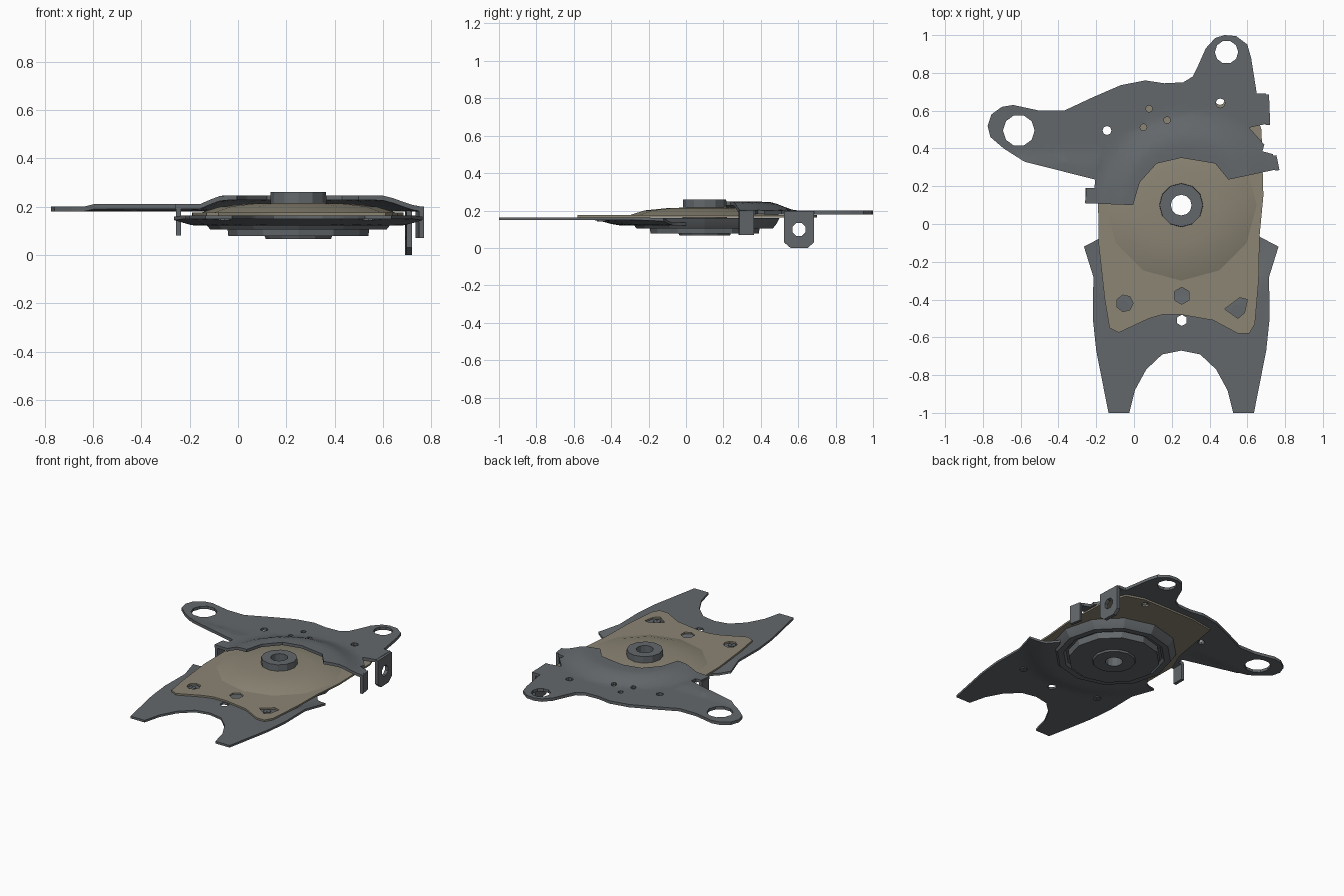
import bpy, bmesh, math
from mathutils import Matrix

if "Cube" in bpy.data.objects:
    bpy.data.objects.remove(bpy.data.objects["Cube"])

CX, CY = 0.25, 0.10   # hub axis


def material(name, rgb):
    m = bpy.data.materials.new(name)
    m.diffuse_color = (*rgb, 1)
    m.use_nodes = True
    m.node_tree.nodes["Principled BSDF"].inputs["Base Color"].default_value = m.diffuse_color
    return m


GREY = material("dark grey steel", (0.125, 0.137, 0.147))
TAN = material("tan plate", (0.26, 0.235, 0.175))


def finish(bm, name, mat, angle=30):
    bmesh.ops.recalc_face_normals(bm, faces=bm.faces)
    me = bpy.data.meshes.new(name)
    bm.to_mesh(me)
    bm.free()
    me.materials.append(mat)
    me.shade_smooth()
    me.set_sharp_from_angle(angle=math.radians(angle))
    ob = bpy.data.objects.new(name, me)
    bpy.context.collection.objects.link(ob)
    return ob


def ring(x, y, r, n, turn=0.0):
    return [(x + r * math.cos(turn + math.tau * i / n),
             y + r * math.sin(turn + math.tau * i / n)) for i in range(n)]


def plate(name, outline, holes, top, thick, mat, height=None, step=0.04):
    """Sheet cut from an outline with holes, optionally pressed by height(x, y)."""
    bm = bmesh.new()
    for loop in [outline] + holes:
        vs = [bm.verts.new((x, y, 0)) for x, y in loop]
        for a, b in zip(vs, vs[1:] + vs[:1]):
            bm.edges.new((a, b))
    bmesh.ops.triangle_fill(bm, use_beauty=True, edges=bm.edges[:])
    if height:
        for axis in ((1, 0, 0), (0, 1, 0)):
            for i in range(-26, 27):
                co = tuple(a * (i * step + 0.003) for a in axis)
                bmesh.ops.bisect_plane(bm, geom=bm.verts[:] + bm.edges[:] + bm.faces[:],
                                       plane_co=co, plane_no=axis, dist=1e-5)
    for v in bm.verts:
        v.co.z = top + (height(v.co.x, v.co.y) if height else 0)
    ext = bmesh.ops.extrude_face_region(bm, geom=bm.faces[:], use_keep_orig=True)
    for g in ext["geom"]:
        if isinstance(g, bmesh.types.BMVert):
            g.co.z -= thick
    return finish(bm, name, mat)


def lathe(name, profile, n, mat, x=CX, y=CY, angle=30):
    """Closed (radius, z) profile turned about a vertical axis."""
    bm = bmesh.new()
    loops = [[bm.verts.new((px, py, z)) for px, py in ring(x, y, r, n)] for r, z in profile]
    for a, b in zip(loops, loops[1:] + loops[:1]):
        for i in range(n):
            j = (i + 1) % n
            bm.faces.new((a[i], a[j], b[j], b[i]))
    return finish(bm, name, mat, angle)


def smooth(t):
    t = max(0.0, min(1.0, t))
    return t * t * (3 - 2 * t)


def radius(x, y):
    return math.hypot(x - CX, y - CY)


# forked lower plate, mirrored about the hub axis
half = [(0.0, -0.67), (0.10, -0.69), (0.185, -0.77), (0.245, -0.88), (0.275, -1.0),
        (0.385, -1.0), (0.45, -0.67), (0.468, -0.5), (0.465, -0.28), (0.515, -0.12),
        (0.42, -0.07), (0.36, 0.0)]
arc = [(0.36 * math.cos(a), CY - 0.36 * math.sin(a))
       for a in [math.radians(d) for d in (30, 45, 60, 75, 90)]]
right = half + arc
lower = [(CX + x, y) for x, y in right] + [(CX - x, y) for x, y in right[-2:0:-1]]
plate("forked_lower_plate", lower, [ring(0.253, -0.51, 0.03, 6, math.pi / 6)],
      0.164, 0.015, GREY, lambda x, y: -0.028 * smooth((0.60 - radius(x, y)) / 0.15))

# tan middle plate
tan = [(-0.13, -0.55), (-0.08, -0.575), (0.08, -0.50), (0.15, -0.48), (0.25, -0.48),
       (0.42, -0.51), (0.55, -0.58), (0.61, -0.58), (0.64, -0.53), (0.66, -0.3),
       (0.665, -0.06), (0.685, 0.15), (0.675, 0.5), (0.62, 0.66), (0.5, 0.7),
       (0.1, 0.70), (-0.07, 0.67), (-0.13, 0.3), (-0.19, 0.15), (-0.188, -0.1),
       (-0.155, -0.40)]
tan_holes = [ring(CX, CY, 0.385, 12), ring(0.253, -0.38, 0.045, 6, math.pi / 6),
             ring(-0.05, -0.42, 0.045, 7),
             [(0.48, -0.45), (0.56, -0.39), (0.60, -0.40), (0.585, -0.47), (0.55, -0.50)],
             ring(0.455, 0.655, 0.025, 8)]
plate("tan_middle_plate", tan, tan_holes, 0.176, 0.012, TAN)

# shallow dome pressed into the middle plate
lathe("tan_dome", [(0.40, 0.176), (0.32, 0.201), (0.2, 0.213), (0.10, 0.216),
                   (0.10, 0.20), (0.30, 0.185), (0.38, 0.164)], 12, TAN, angle=40)

# rivets seen through the middle plate
for i, (x, y) in enumerate([(-0.055, -0.43), (0.54, -0.45)]):
    lathe(f"rivet_{i + 1}", [(0.004, 0.142), (0.025, 0.142), (0.025, 0.17), (0.004, 0.17)],
          8, GREY, x, y)

# hub and stepped dish underneath
lathe("hub_and_dish", [(0.40, 0.160), (0.385, 0.130), (0.365, 0.105), (0.325, 0.105),
                       (0.31, 0.122), (0.295, 0.122), (0.29, 0.078), (0.14, 0.078),
                       (0.135, 0.066), (0.055, 0.066), (0.055, 0.26), (0.115, 0.26),
                       (0.118, 0.16)], 12, GREY, angle=20)

# upper bracket with two ears and a pressed collar around the hub
upper = [(-0.58, 0.33), (-0.69, 0.40), (-0.76, 0.46), (-0.775, 0.52), (-0.755, 0.58),
         (-0.70, 0.62), (-0.64, 0.63), (-0.5, 0.6), (-0.37, 0.6), (-0.22, 0.67),
         (-0.07, 0.735), (0.06, 0.76), (0.16, 0.745), (0.26, 0.75), (0.31, 0.78),
         (0.34, 0.84), (0.38, 0.93), (0.43, 0.985), (0.48, 1.0), (0.54, 0.995),
         (0.60, 0.95), (0.62, 0.88), (0.65, 0.69), (0.70, 0.69), (0.70, 0.53),
         (0.61, 0.51), (0.69, 0.42), (0.68, 0.385), (0.735, 0.37), (0.76, 0.29),
         (0.5, 0.235), (0.43, 0.32), (0.25, 0.35), (0.12, 0.32), (0.03, 0.22),
         (-0.005, 0.10), (-0.26, 0.11), (-0.25, 0.19), (-0.21, 0.19), (-0.205, 0.235)]
upper_holes = [ring(-0.61, 0.495, 0.084, 10), ring(0.49, 0.91, 0.062, 10)] + [
    ring(x, y, r, 8) for x, y, r in [(-0.143, 0.495, 0.024), (0.08, 0.61, 0.018),
                                     (0.05, 0.512, 0.018), (0.175, 0.55, 0.018),
                                     (0.457, 0.64, 0.025)]]


def collar(x, y):
    edge = 0.5 + 0.1 * (x - CX)
    lip = 0.01 * smooth((0.37 - y) / 0.03) * smooth((-0.15 - x) / 0.05)
    return max(lip, 0.047 * smooth((edge - radius(x, y)) / 0.17))


plate("upper_bracket", upper, upper_holes, 0.20, 0.02, GREY, collar)

# bent tabs hanging from the bracket: drawn in (y, z), thickness along x
turn = Matrix(((0, 0, 1, 0), (1, 0, 0, 0), (0, 1, 0, 0), (0, 0, 0, 1)))


def tab(name, outline, holes, x, thick, yaw=0):
    ob = plate(name, outline, holes, 0, thick, GREY)
    ob.data.transform(turn)
    yc = sum(p[0] for p in outline) / len(outline)
    ob.data.transform(Matrix.Translation((x, yc, 0)) @ Matrix.Rotation(yaw, 4, 'Z')
                      @ Matrix.Translation((0, -yc, 0)))


def strip(y0, y1, z0):
    return [(y0, z0), (y1, z0), (y1, 0.20), (y0, 0.20)]


tab("eyelet_tab", [(0.525, 0.03), (0.56, 0.0), (0.65, 0.0), (0.685, 0.03),
                   (0.685, 0.198), (0.525, 0.198)],
    [ring(0.605, 0.098, 0.038, 8, math.pi / 8)], 0.718, 0.024, 0.04)
tab("right_tab", strip(0.285, 0.365, 0.07), [], 0.762, 0.02, 0.2)
tab("left_tab", strip(0.11, 0.19, 0.08), [], -0.235, 0.022)
